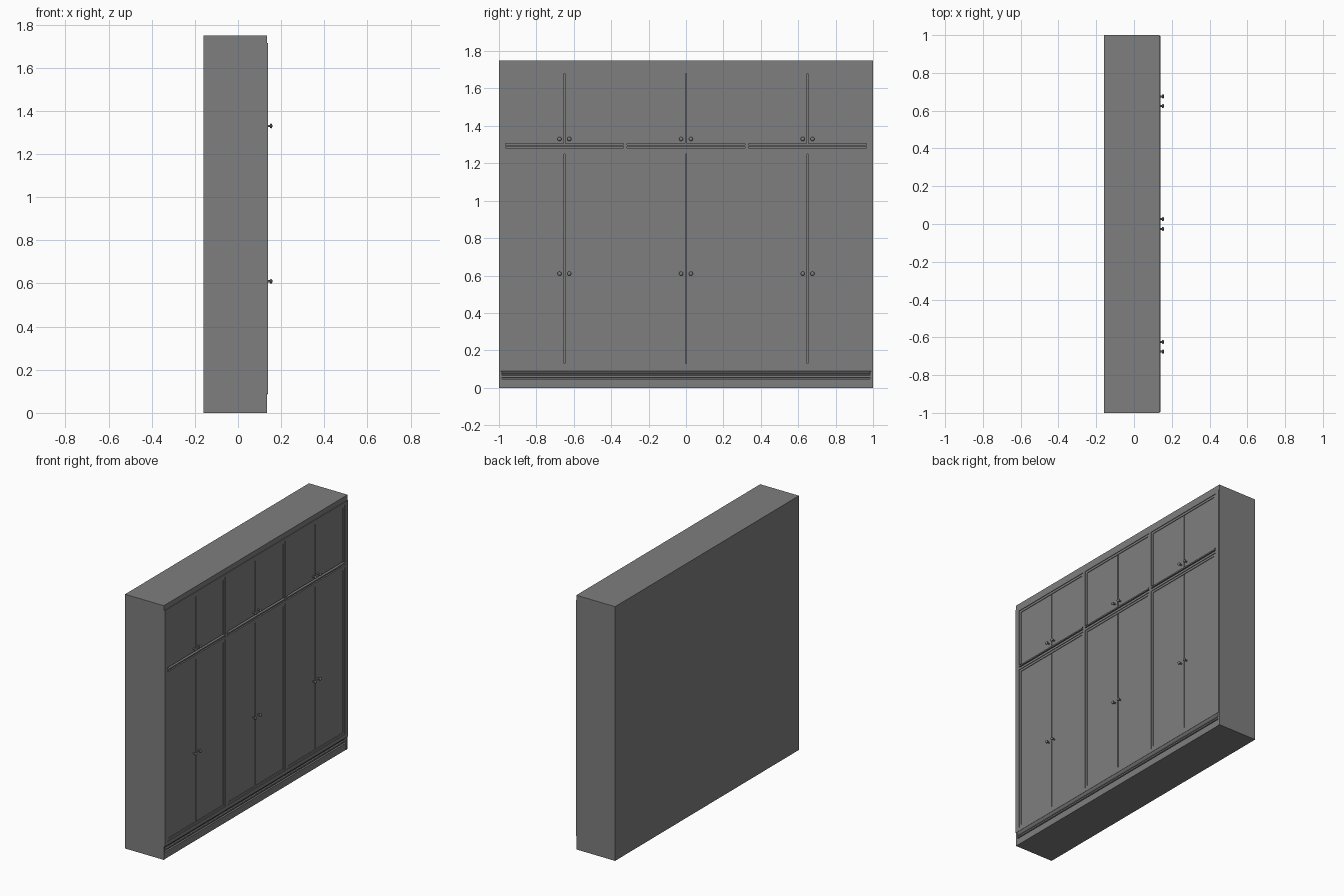
import bpy, bmesh, math
from mathutils import Matrix

cube = bpy.data.objects.get("Cube")
if cube:
    bpy.data.objects.remove(cube, do_unlink=True)

grey = bpy.data.materials.new("plain grey")
grey.use_nodes = True
COLOUR = (0.21, 0.21, 0.21, 1)
grey.diffuse_color = COLOUR
grey.node_tree.nodes["Principled BSDF"].inputs["Base Color"].default_value = COLOUR


def finish(name, bm):
    bmesh.ops.recalc_face_normals(bm, faces=bm.faces)
    mesh = bpy.data.meshes.new(name)
    bm.to_mesh(mesh)
    bm.free()
    mesh.materials.append(grey)
    obj = bpy.data.objects.new(name, mesh)
    bpy.context.collection.objects.link(obj)
    return obj


def box(name, x, y, z):
    """Box from three (low, high) ranges."""
    bm = bmesh.new()
    bmesh.ops.create_cube(bm, size=1)
    for v in bm.verts:
        v.co = [r[0] if c < 0 else r[1] for c, r in zip(v.co, (x, y, z))]
    return finish(name, bm)


def extrude_y(name, profile, half):
    """Solid (x, z) profile swept across the width."""
    bm = bmesh.new()
    face = bm.faces.new([bm.verts.new((x, -half, z)) for x, z in profile])
    out = bmesh.ops.extrude_face_region(bm, geom=[face])
    for v in out["geom"]:
        if isinstance(v, bmesh.types.BMVert):
            v.co.y = half
    return finish(name, bm)


def knob(name, y, z):
    """Turned knob pointing forward."""
    bm = bmesh.new()
    profile = [(0, 0.131), (0.005, 0.131), (0.005, 0.147), (0.010, 0.150),
               (0.011, 0.154), (0.008, 0.158), (0, 0.160)]
    verts = [bm.verts.new((x, r, 0)) for r, x in profile]
    edges = [bm.edges.new(pair) for pair in zip(verts, verts[1:])]
    bmesh.ops.spin(bm, geom=verts + edges, cent=(0, 0, 0), axis=(1, 0, 0),
                   angle=math.tau, steps=12, use_duplicate=False)
    bmesh.ops.remove_doubles(bm, verts=bm.verts, dist=0.0001)
    bmesh.ops.transform(bm, matrix=Matrix.Translation((0, y, z)), verts=bm.verts)
    obj = finish(name, bm)
    bpy.ops.object.select_all(action="DESELECT")
    obj.select_set(True)
    bpy.context.view_layer.objects.active = obj
    bpy.ops.object.shade_smooth_by_angle(angle=math.radians(40))


BACK, CORE, DOOR, BEAD, FACE = -0.16, 0.115, 0.132, 0.136, 0.14
TOP, BAY, HALF, RIM = 1.75, 0.65, 0.315, 0.015
FRAME_LOW, LOW_TOP, UP_BOTTOM, UP_TOP = 0.09, 1.265, 1.305, 1.695

# Carcass and side panels
box("carcass", (BACK, CORE), (-0.99, 0.99), (0, TOP))
for side in (-1, 1):
    label = "left" if side > 0 else "right"
    box(label + "_side_panel", (BACK, 0.135), sorted((side * 0.985, side)), (0, TOP))
    box(label + "_end_stile", (CORE, FACE),
        sorted((side * (BAY + HALF), side * 0.995)), (FRAME_LOW, 1.715))
    box(label + "_mullion", (CORE, FACE),
        sorted((side * HALF, side * (BAY - HALF))), (FRAME_LOW, 1.715))

# Cornice and rails
box("cornice", (CORE, 0.135), (-0.99, 0.99), (1.71, TOP))
box("top_rail", (CORE, FACE), (-0.99, 0.99), (UP_TOP, 1.715))
box("bottom_rail", (CORE, FACE), (-0.99, 0.99), (FRAME_LOW, 0.115))

# Moulded plinth
extrude_y("plinth", [(CORE, 0), (0.133, 0), (0.133, 0.046), (0.123, 0.048),
                     (0.123, 0.053), (0.131, 0.056), (0.131, 0.066), (0.123, 0.068),
                     (0.123, 0.073), (0.130, 0.077), (FACE, 0.091), (CORE, 0.091)], 0.988)

# Three bays of paired doors
for bay, place in ((-BAY, "right"), (0, "middle"), (BAY, "left")):
    width = (bay - HALF, bay + HALF)
    box(place + "_rail_slat", (CORE, FACE), width, (1.289, 1.298))
    box(place + "_rail_strip", (CORE, FACE), width, (LOW_TOP, 1.281))

    for level, low, high, knob_z in (("lower", 0.115, LOW_TOP, 0.61),
                                     ("upper", UP_BOTTOM, UP_TOP, 1.33)):
        name = place + "_" + level
        foot = low + RIM if level == "lower" else low
        # Beads around the opening
        box(name + "_top_bead", (CORE, BEAD), width, (high - RIM, high))
        if level == "lower":
            box(name + "_bottom_bead", (CORE, BEAD), width, (low, foot))
        for side in (-1, 1):
            label = name + ("_left" if side > 0 else "_right")
            edge = bay + side * HALF
            inner = edge - side * RIM
            box(label + "_bead", (CORE, BEAD), sorted((edge, inner)), (foot, high - RIM))
            # Door leaf and its knob
            box(label + "_door", (CORE, DOOR),
                sorted((bay + side * 0.003, inner)), (foot, high - RIM))
            knob(label + "_knob", bay + side * 0.026, knob_z)
